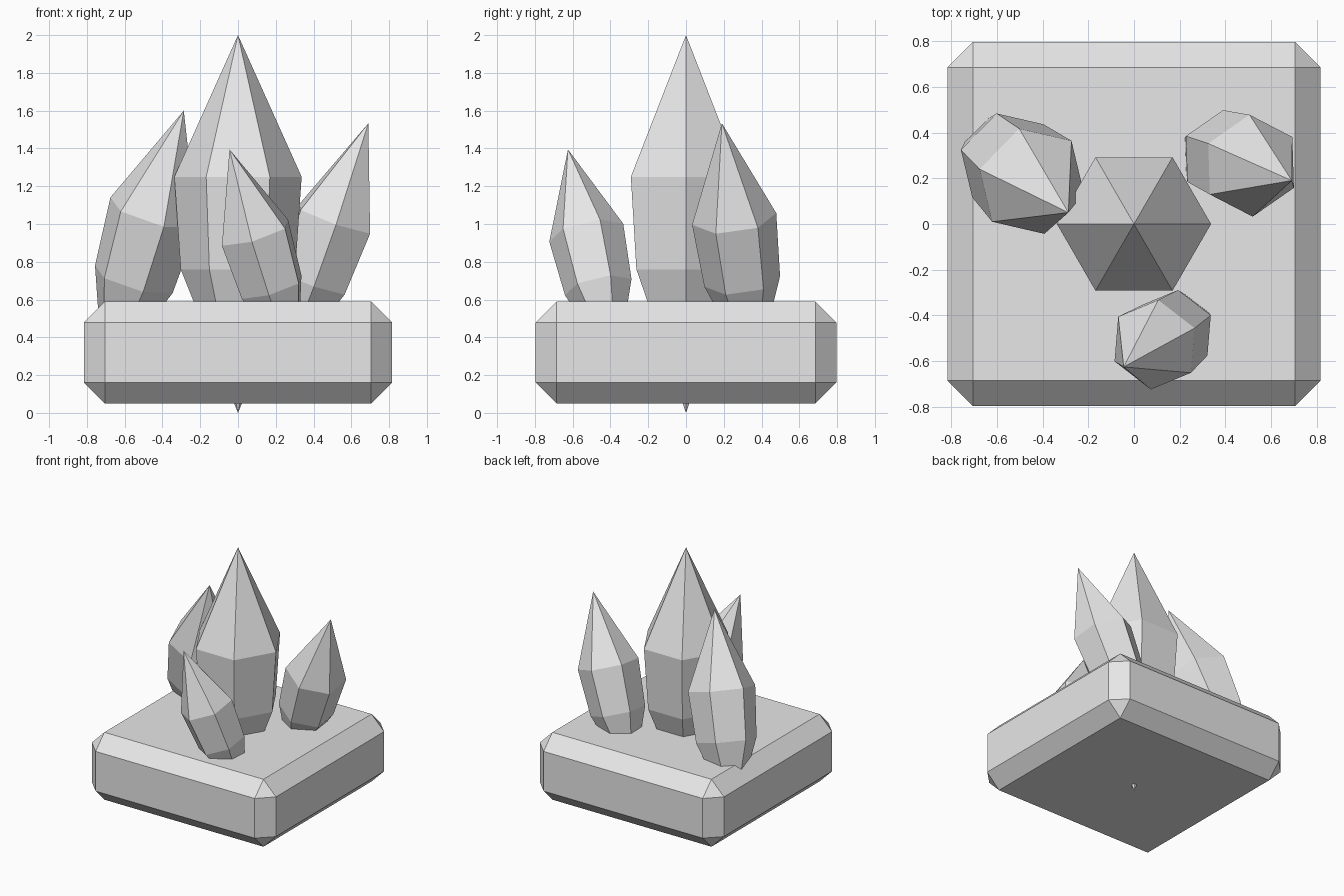
import bpy, bmesh, math
from mathutils import Vector

if "Cube" in bpy.data.objects:
    bpy.data.objects.remove(bpy.data.objects["Cube"], do_unlink=True)

# Single stone grey for everything
grey = bpy.data.materials.new("stone_grey")
grey.use_nodes = True
COLOUR = (0.8, 0.8, 0.8, 1)
grey.diffuse_color = COLOUR
grey.node_tree.nodes["Principled BSDF"].inputs["Base Color"].default_value = COLOUR


def add_object(name, bm):
    bmesh.ops.recalc_face_normals(bm, faces=bm.faces)
    mesh = bpy.data.meshes.new(name)
    bm.to_mesh(mesh)
    bm.free()
    mesh.materials.append(grey)
    obj = bpy.data.objects.new(name, mesh)
    bpy.context.collection.objects.link(obj)
    return obj


def crystal(name, apex, shoulder, corner, radius):
    """Six-sided crystal: apex, shoulder ring, narrower waist ring, buried tip."""
    apex, shoulder, corner = Vector(apex), Vector(shoulder), Vector(corner)
    spike = apex - shoulder
    axis = spike.normalized()
    u = corner - shoulder
    u = (u - axis * u.dot(axis)).normalized()
    v = axis.cross(u)
    waist = shoulder - spike * 0.653
    bm = bmesh.new()
    top = bm.verts.new(apex)
    tip = bm.verts.new(shoulder - spike * 1.667)
    angles = [math.tau * i / 6 for i in range(6)]
    upper, lower = [
        [bm.verts.new(c + (u * math.cos(a) + v * math.sin(a)) * r) for a in angles]
        for c, r in ((shoulder, radius), (waist, radius * 0.9))
    ]
    for i in range(6):
        j = (i + 1) % 6
        bm.faces.new((upper[i], upper[j], top))
        bm.faces.new((lower[i], lower[j], upper[j], upper[i]))
        bm.faces.new((tip, lower[j], lower[i]))
    return add_object(name, bm)


# Chamfered base slab
bm = bmesh.new()
bmesh.ops.create_cube(bm, size=1)
bmesh.ops.scale(bm, vec=(1.632, 1.592, 0.54), verts=bm.verts)
bmesh.ops.translate(bm, vec=(0, 0, 0.32), verts=bm.verts)
bmesh.ops.bevel(bm, geom=bm.edges[:], offset=0.111, offset_type='OFFSET',
                segments=1, affect='EDGES')
add_object("base_slab", bm)

# Upright main crystal and three leaning ones
crystal("main_crystal", (0, 0, 2), (0, 0, 1.25), (0.337, 0, 1.25), 0.337)
crystal("right_crystal", (-0.287, 0.05, 1.6), (-0.447, 0.187, 1.06),
        (-0.675, 0.24, 1.14), 0.248)
crystal("left_crystal", (0.69, 0.19, 1.533), (0.512, 0.255, 1.027),
        (0.52, 0.035, 1.0), 0.225)
crystal("front_crystal", (-0.045, -0.625, 1.395), (0.09, -0.528, 0.954),
        (0.265, -0.455, 1.02), 0.202)
